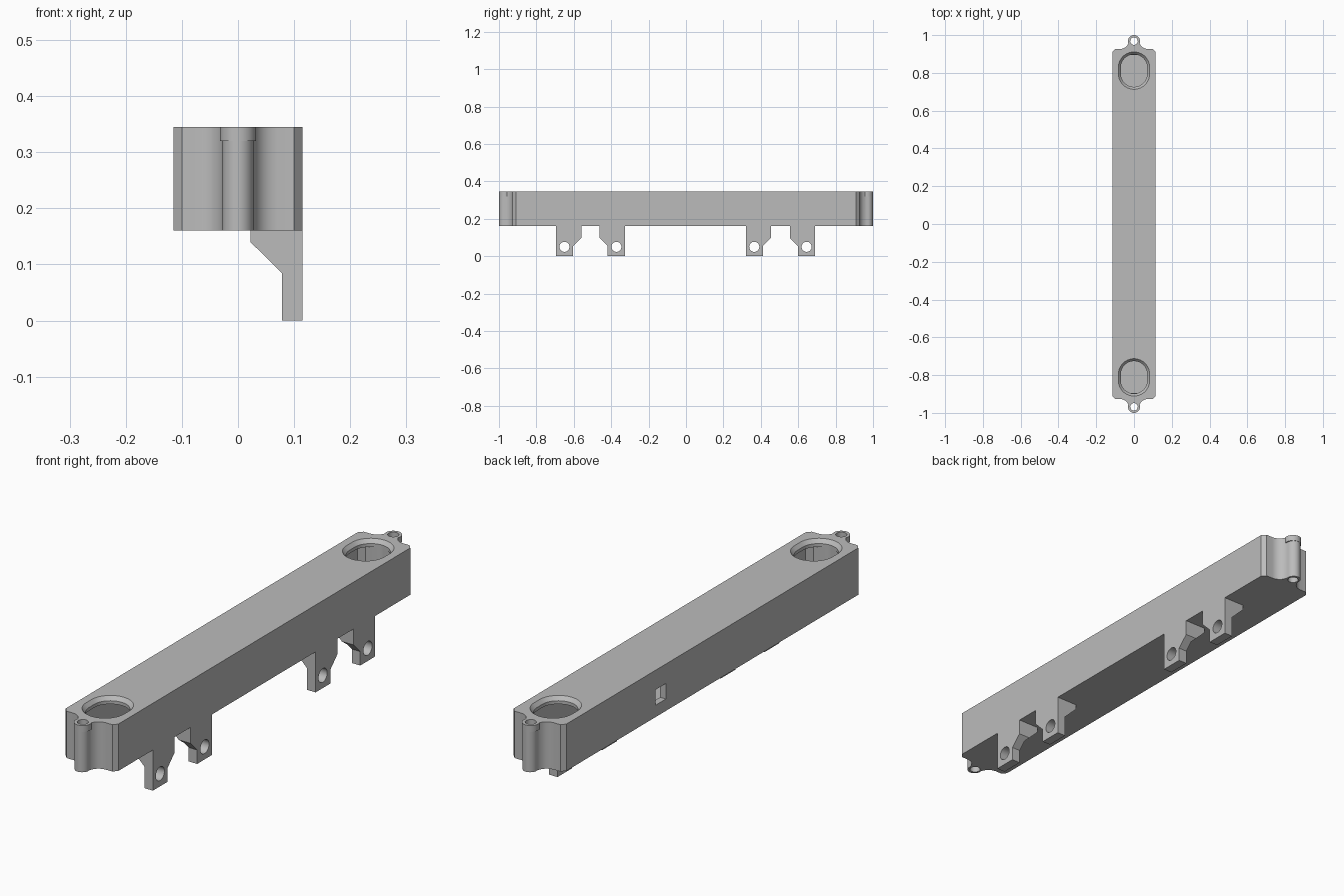
import bpy, bmesh, math
from mathutils import Vector

if "Cube" in bpy.data.objects:
    bpy.data.objects.remove(bpy.data.objects["Cube"])

grey = bpy.data.materials.new("plain_grey")
grey.diffuse_color = (0.5, 0.5, 0.5, 1)
grey.use_nodes = True
grey.node_tree.nodes["Principled BSDF"].inputs["Base Color"].default_value = grey.diffuse_color

Z0, Z1 = 0.16, 0.345      # body underside and top
HW = 0.115                # body half width
BOSS_Y = 0.968            # screw boss centre


def loft(name, rings):
    """Closed solid through a list of equal-length rings of 3D points."""
    bm = bmesh.new()
    loops = [[bm.verts.new(p) for p in r] for r in rings]
    n = len(loops[0])
    bm.faces.new(loops[0])
    bm.faces.new(loops[-1])
    for a, b in zip(loops, loops[1:]):
        for i in range(n):
            j = (i + 1) % n
            bm.faces.new((a[i], a[j], b[j], b[i]))
    bmesh.ops.recalc_face_normals(bm, faces=bm.faces)
    me = bpy.data.meshes.new(name)
    bm.to_mesh(me)
    bm.free()
    me.materials.append(grey)
    ob = bpy.data.objects.new(name, me)
    bpy.context.collection.objects.link(ob)
    return ob


def prism(name, pts, axis, lo, hi):
    """Extrude a 2D outline along an axis."""
    def place(p, t):
        c = list(p)
        c.insert("xyz".index(axis), t)
        return Vector(c)
    return loft(name, [[place(p, t) for p in pts] for t in (lo, hi)])


def rect(a0, a1, b0, b1):
    return [(a0, b0), (a1, b0), (a1, b1), (a0, b1)]


def circle(cx, cy, r, n=32):
    return [(cx + r * math.cos(2 * math.pi * i / n),
             cy + r * math.sin(2 * math.pi * i / n)) for i in range(n)]


def oval(cy, hx, hy, z, n=48):
    """Rounded slot outline: two half circles with straight sides."""
    pts = []
    for i in range(n):
        a = 2 * math.pi * (i + 0.5) / n
        pts.append((hx * math.cos(a),
                    cy + hx * math.sin(a) + math.copysign(hy - hx, math.sin(a)), z))
    return pts


def boolean(ob, other, op="DIFFERENCE"):
    m = ob.modifiers.new(op.lower(), "BOOLEAN")
    m.object, m.operation, m.solver = other, op, "EXACT"
    bpy.context.view_layer.objects.active = ob
    bpy.ops.object.modifier_apply(modifier=m.name)
    bpy.data.objects.remove(other)


# body outline: chamfered corners flowing into a round boss at each end
quarter = [(HW, 0.91), (0.1, 0.927)]
p0, p1, p2 = Vector((0.07, 0.927)), Vector((0.036, 0.93)), Vector((0.027, 0.965))
for i in range(9):
    t = i / 8
    quarter.append(tuple(p0 * (1 - t) ** 2 + p1 * 2 * t * (1 - t) + p2 * t * t))
for i in range(1, 9):
    a = math.pi / 2 * i / 8
    quarter.append((0.028 * math.cos(a), BOSS_Y + 0.031 * math.sin(a)))
half = quarter + [(-x, y) for x, y in quarter[-2::-1]]
outline = half + [(-x, -y) for x, y in half]
body = prism("body", outline, "z", Z0, Z1)

# boss collars
for s in (-1, 1):
    boolean(body, prism("collar", circle(0, s * BOSS_Y, 0.032), "z", 0.32, Z1), "UNION")

# hollow interior and small side window
cw, ch = 0.09, 0.895
cavity = [(cw, -ch + 0.02), (cw, ch - 0.02), (cw - 0.02, ch), (-cw + 0.02, ch),
          (-cw, ch - 0.02), (-cw, -ch + 0.02), (-cw + 0.02, -ch), (cw - 0.02, -ch)]
boolean(body, prism("cavity", cavity, "z", Z0 + 0.025, Z1 - 0.028))
boolean(body, prism("window", rect(0.29, 0.355, 0.207, 0.268), "x", -0.2, -0.05))

# bevelled oval openings and screw holes
for s in (-1, 1):
    y = s * 0.812
    boolean(body, loft("opening", [oval(y, 0.07, 0.086, 0.25), oval(y, 0.07, 0.086, 0.33),
                                   oval(y, 0.083, 0.099, Z1), oval(y, 0.083, 0.099, 0.4)]))
    boolean(body, prism("screw_hole", circle(0, s * BOSS_Y, 0.02), "z", 0.1, 0.4))

# hinge lugs: side outline trimmed by the gusset profile, then drilled
gusset = [(HW, -0.01), (HW, Z0 + 0.005), (0.022, Z0 + 0.005), (0.022, 0.14),
          (0.078, 0.085), (0.078, -0.01)]
lugs = [(-0.695, 1), (-0.327, -1), (0.32, 1), (0.69, -1)]   # outer edge, step direction
for i, (y, d) in enumerate(lugs):
    side = [(y, 0), (y + d * 0.092, 0), (y + d * 0.092, 0.055),
            (y + d * 0.135, 0.098), (y + d * 0.135, Z0), (y, Z0)]
    lug = prism(f"hinge_lug_{i + 1}", side, "x", 0.0, 0.2)
    boolean(lug, prism("trim", gusset, "y", -1, 1), "INTERSECT")
    boolean(lug, prism("pin_hole", circle(y + d * 0.045, 0.05, 0.027), "x", 0.0, 0.2))

# smooth curved walls, keep hard edges
bpy.ops.object.select_all(action="DESELECT")
for ob in bpy.context.scene.objects:
    ob.select_set(True)
bpy.context.view_layer.objects.active = body
bpy.ops.object.shade_smooth_by_angle(angle=math.radians(25))
